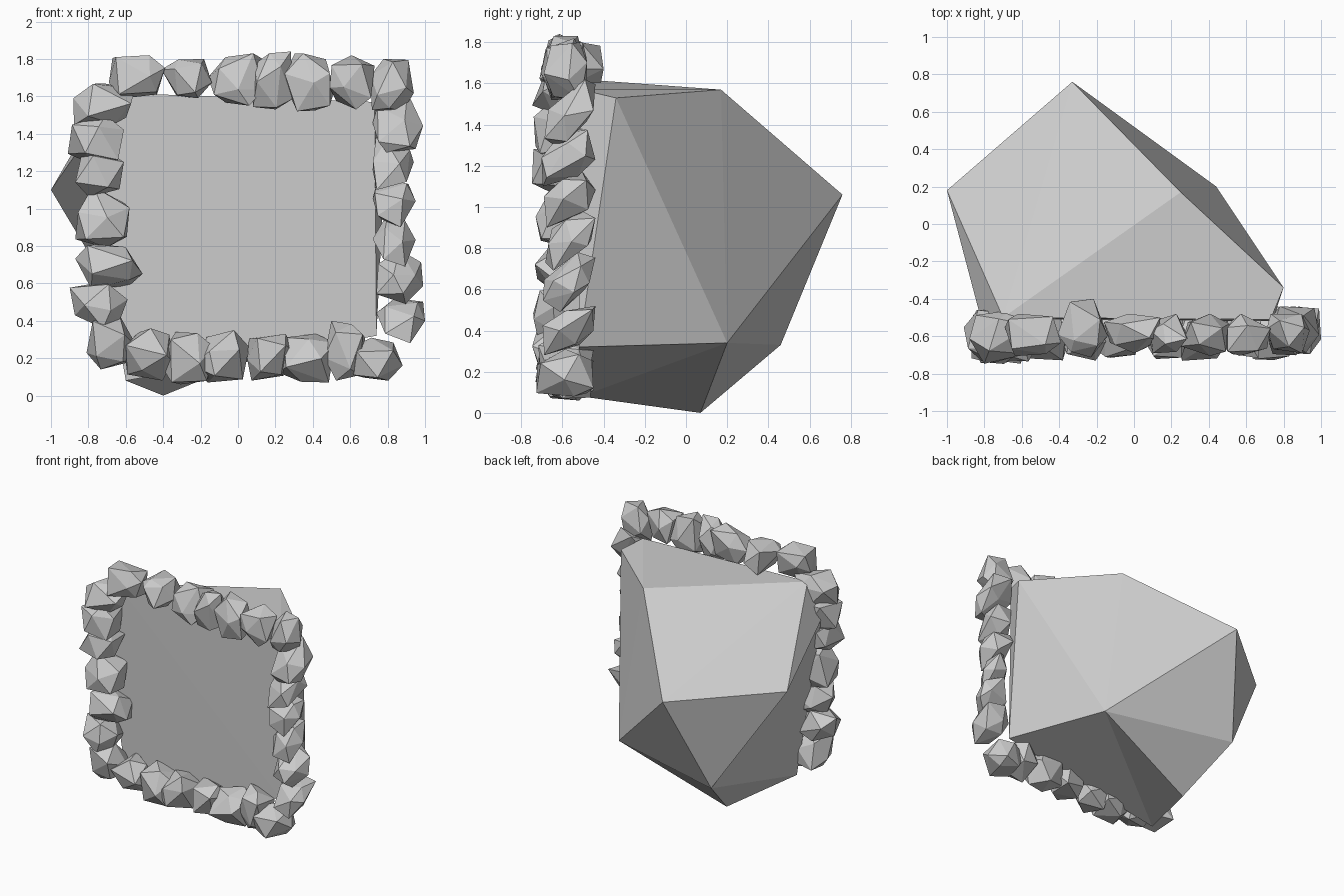
import bpy, bmesh, random
from mathutils import Vector

if "Cube" in bpy.data.objects:
    bpy.data.objects.remove(bpy.data.objects["Cube"])

random.seed(11)


def hull_object(name, points, flips=()):
    """Flat-shaded solid around a handful of points; flips turn hull edges."""
    bm = bmesh.new()
    vs = [bm.verts.new(p) for p in points]
    bmesh.ops.convex_hull(bm, input=bm.verts[:])
    for a, b in flips:
        edge = bm.edges.get((vs[a], vs[b]))
        if edge:
            bmesh.ops.rotate_edges(bm, edges=[edge], use_ccw=False)
    loose = [v for v in bm.verts if not v.link_faces]
    bmesh.ops.delete(bm, geom=loose, context='VERTS')
    bmesh.ops.recalc_face_normals(bm, faces=bm.faces[:])
    me = bpy.data.meshes.new(name)
    bm.to_mesh(me)
    bm.free()
    ob = bpy.data.objects.new(name, me)
    bpy.context.collection.objects.link(ob)
    return ob


def ico_points():
    g = (1 + 5 ** 0.5) / 2
    pts = []
    for a in (-1, 1):
        for b in (-g, g):
            pts += [Vector((0, a, b)), Vector((a, b, 0)), Vector((b, 0, a))]
    return [p.normalized() for p in pts]


def stone(name, x0, x1, z0, z1, y0, y1, slant=0):
    """Jittered, randomly turned icosahedron, made blocky and fitted to a box."""
    turn = Vector((random.gauss(0, 1), random.gauss(0, 1), random.gauss(0, 1)))
    rot = Vector((0, 0, 1)).rotation_difference(turn)
    pts = [rot @ (p + Vector([random.uniform(-.22, .22) for _ in range(3)]))
           for p in ico_points()]
    pts = [Vector([abs(c) ** .75 * (1 if c > 0 else -1) for c in p])
           for p in pts]
    for p in pts:
        p.z += slant * p.y
    lo, hi = (x0, y0, z0), (x1, y1, z1)
    mn = [min(p[i] for p in pts) for i in range(3)]
    mx = [max(p[i] for p in pts) for i in range(3)]
    hull_object(name, [[lo[i] + (p[i] - mn[i]) / (mx[i] - mn[i]) * (hi[i] - lo[i])
                        for i in range(3)] for p in pts])


# Large boulder with a flat front and folded-in edges low on both sides
hull_object("boulder", [
    (-.70, -.5, 1.62), (.73, -.51, 1.57), (.74, -.52, .32), (-.60, -.51, .08),
    (-.82, -.5, 1.36), (.80, -.34, 1.53), (.25, .17, 1.57), (-1, .18, 1.10),
    (-.33, .76, 1.06), (.44, .20, .34), (-.54, .46, .33), (-.40, .07, 0)],
    flips=[(7, 3), (2, 11)])

# Ring of small stones framing the flat face: x0, x1, z0, z1
rows = {
    "top": [(-.69, -.39, 1.59, 1.82), (-.41, -.14, 1.59, 1.80),
            (-.16, .14, 1.55, 1.83), (.08, .29, 1.53, 1.84),
            (.25, .51, 1.52, 1.83), (.49, .73, 1.53, 1.82),
            (.71, .94, 1.52, 1.80)],
    "left": [(-.88, -.55, 1.44, 1.67), (-.91, -.61, 1.23, 1.50),
             (-.87, -.61, 1.06, 1.29), (-.87, -.58, .79, 1.12),
             (-.87, -.51, .57, .81), (-.90, -.59, .36, .61),
             (-.81, -.54, .14, .43)],
    "right": [(.72, .99, 1.30, 1.62), (.72, .94, 1.10, 1.38),
              (.72, .95, .90, 1.17), (.72, .95, .69, .98),
              (.74, .99, .49, .78), (.74, 1.0, .28, .52)],
    "bottom": [(-.61, -.35, .08, .36), (-.41, -.13, .06, .34),
               (-.24, .06, .07, .35), (.05, .30, .08, .33),
               (.22, .52, .07, .33), (.46, .68, .08, .40),
               (.58, .88, .08, .31)],
}
depth = {"top": (-.71, -.48), "left": (-.74, -.46),
         "right": (-.70, -.44), "bottom": (-.73, -.45)}
for row, boxes in rows.items():
    for i, box in enumerate(boxes):
        y0, y1 = depth[row]
        y0 += random.uniform(-.01, .02)
        if row == "top" and i == 1:
            y1 = -.40
        stone(f"{row}_stone_{i + 1}", *box, y0, y1,
              slant=.6 if row == "right" else 0)
